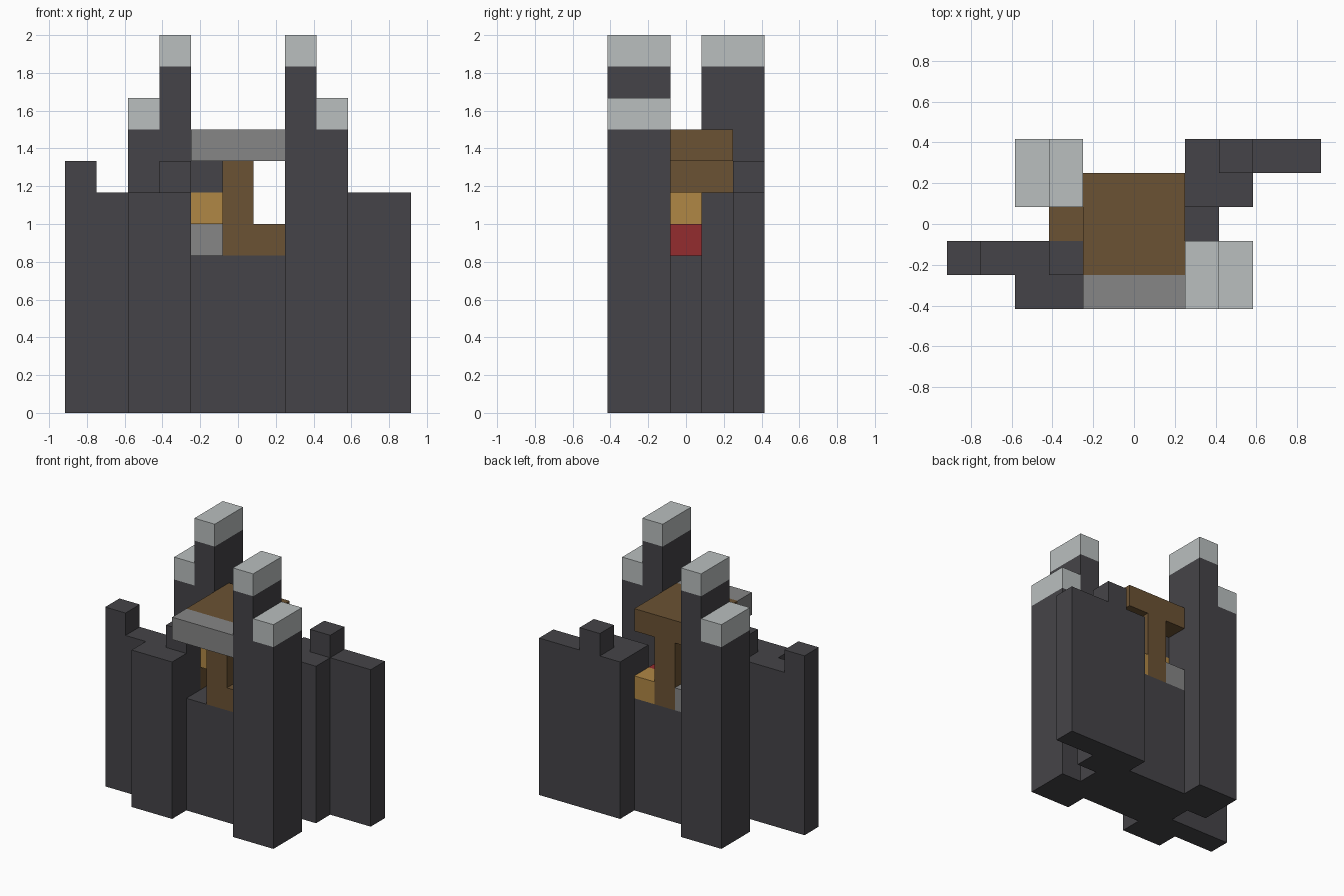
import bpy
import bmesh
from mathutils import Vector

# Remove the default cube only
default_cube = bpy.data.objects.get("Cube")
if default_cube:
    bpy.data.objects.remove(default_cube, do_unlink=True)

CELL = 1 / 6  # edge length of one building block


def make_material(name, hex_colour):
    """Flat material from a display colour, stored as linear values."""
    channels = [c / 255 for c in bytes.fromhex(hex_colour)]
    linear = [c / 12.92 if c < 0.04 else ((c + 0.055) / 1.055) ** 2.4 for c in channels]
    material = bpy.data.materials.new(name)
    material.use_nodes = True
    colour = (*linear, 1)
    material.diffuse_color = colour
    material.node_tree.nodes["Principled BSDF"].inputs["Base Color"].default_value = colour
    return material


stone = make_material("dark_stone", "454448")
cap = make_material("pale_cap", "babfbf")
grey = make_material("mid_grey", "868686")
wood = make_material("brown_wood", "6b5233")
gold = make_material("gold_block", "b08745")
red = make_material("red_block", "942c2f")


def block(name, material, x, y, z):
    """Box filling inclusive x and y cell ranges, and z from bottom to top."""
    low = Vector((x[0] - 0.5, y[0] - 0.5, z[0])) * CELL
    high = Vector((x[-1] + 0.5, y[-1] + 0.5, z[-1])) * CELL
    mesh = bpy.data.meshes.new(name)
    bm = bmesh.new()
    bmesh.ops.create_cube(bm, size=1)
    for vert in bm.verts:
        vert.co = [(a + b) / 2 + v * (b - a) for a, b, v in zip(low, high, vert.co)]
    bm.to_mesh(mesh)
    bm.free()
    mesh.materials.append(material)
    obj = bpy.data.objects.new(name, mesh)
    bpy.context.collection.objects.link(obj)
    return obj


# Shared heights
FLOOR, WALL, EAVES, ROOF = 5, 7, 8, 9
wall_z = (0, WALL)
merlon_z = (WALL, EAVES)
post_z = (FLOOR, EAVES)
seat_z = (FLOOR, FLOOR + 1)
middle = (-1, 1)

# Stepped towers with pale caps, one at each of two opposite corners
for side, turn in (("left", 1), ("right", -1)):
    depth = sorted((-2 * turn, -turn))
    for part, column, top in (("inner", 2, 12), ("outer", 3, 10)):
        x = (column * turn,)
        block(f"{side}_{part}_tower", stone, x, depth, (0, top - 1))
        block(f"{side}_{part}_tower_cap", cap, x, depth, (top - 1, top))

# Central platform and the sills on either side
block("platform", stone, middle, middle, (0, FLOOR))
block("left_sill", stone, (2,), (0,), (0, FLOOR))
block("right_sill", stone, (-2,), (0,), (0, FLOOR))

# Front wall with its buttress and merlons
block("front_wall", stone, (-5, -2), (-1,), wall_z)
block("front_buttress", stone, (-3, -2), (-2,), wall_z)
block("front_outer_merlon", stone, (-5,), (-1,), merlon_z)
block("front_inner_merlon", stone, (-2,), (-1,), merlon_z)

# Back wall with its buttress and merlon
block("back_wall", stone, (2, 5), (2,), wall_z)
block("back_buttress", stone, (2, 3), (1,), wall_z)
block("back_merlon", stone, (3,), (2,), merlon_z)

# Timber canopy on two posts, with a grey front beam
block("canopy_roof", wood, middle, middle, (EAVES, ROOF))
block("front_beam", grey, middle, (-2,), (EAVES, ROOF))
block("front_post", wood, (0,), (-1,), post_z)
block("back_post", wood, (0,), (1,), post_z)
block("roof_tie", wood, (0,), (0,), merlon_z)
block("side_panel", wood, (-2,), (0,), post_z)

# Small furnishings under the canopy
block("wooden_crate", wood, (1,), (-1,), seat_z)
block("red_crate", red, (1,), (0,), seat_z)
block("gold_crate", gold, (1,), (1,), seat_z)
block("grey_crate", grey, (-1,), (1,), seat_z)
block("hanging_lamp", gold, (-1,), (0,), (FLOOR + 1, WALL))
block("lamp_bracket", stone, (-1,), (0,), merlon_z)
